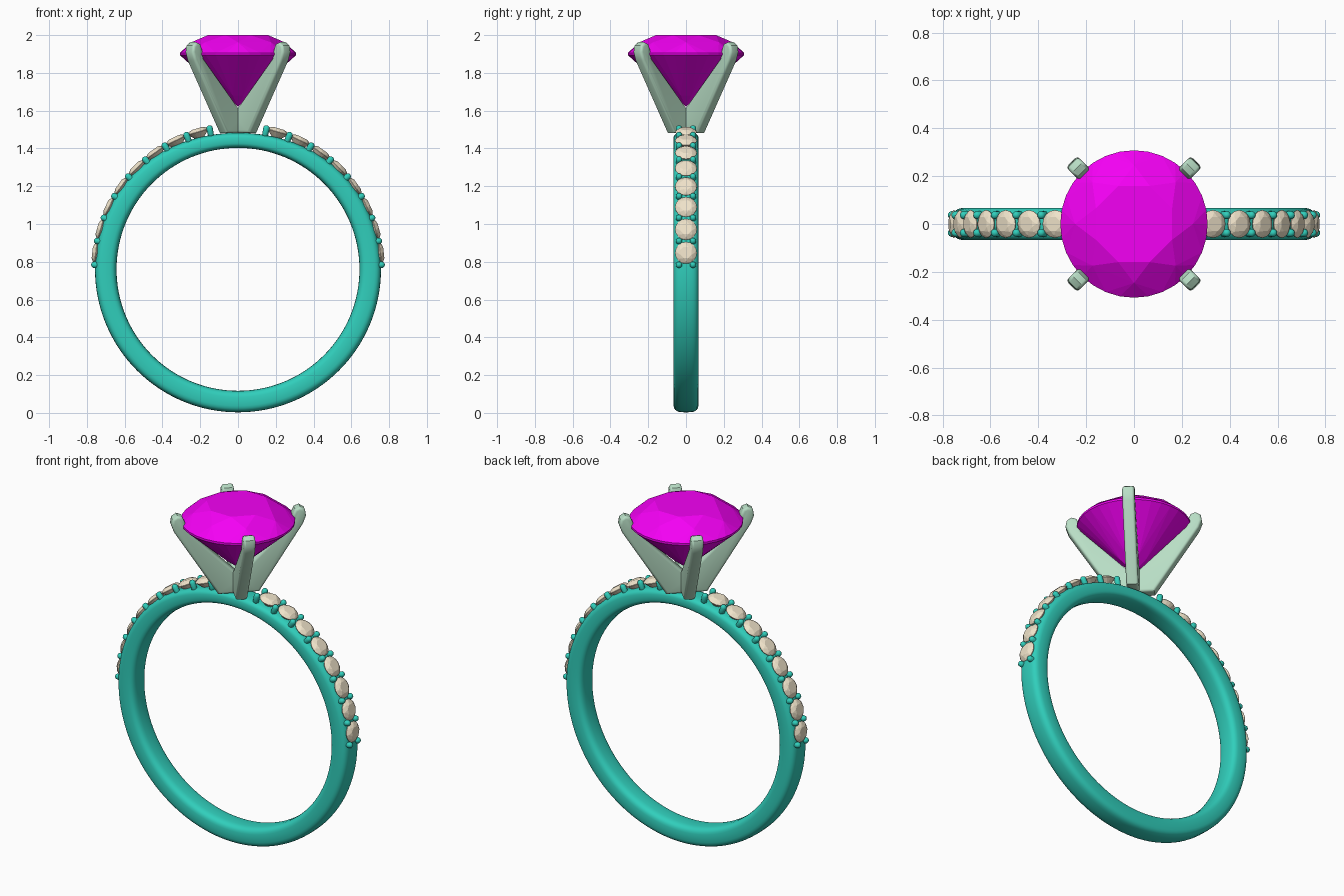
import bpy, bmesh
from math import sin, cos, pi, radians, copysign
from mathutils import Matrix, Vector

if "Cube" in bpy.data.objects:
    bpy.data.objects.remove(bpy.data.objects["Cube"])

CZ = 0.76      # height of the ring centre
INNER = 0.643  # finger hole radius


def material(name, rgb):
    m = bpy.data.materials.new(name)
    m.diffuse_color = (*rgb, 1)
    m.use_nodes = True
    m.node_tree.nodes["Principled BSDF"].inputs["Base Color"].default_value = m.diffuse_color
    return m


TEAL = material("band_teal", (0.03, 0.62, 0.50))
TAN = material("small_stone_tan", (0.87, 0.77, 0.59))
MAGENTA = material("centre_stone_magenta", (0.90, 0.0, 0.90))
GREEN = material("setting_green", (0.48, 0.73, 0.56))


def finish(bm, name, mat, smooth=False):
    bmesh.ops.recalc_face_normals(bm, faces=bm.faces[:])
    me = bpy.data.meshes.new(name)
    bm.to_mesh(me)
    bm.free()
    ob = bpy.data.objects.new(name, me)
    bpy.context.collection.objects.link(ob)
    me.materials.append(mat)
    if smooth:
        bpy.ops.object.select_all(action='DESELECT')
        ob.select_set(True)
        bpy.context.view_layer.objects.active = ob
        bpy.ops.object.shade_smooth_by_angle(angle=radians(40))
    return ob


def circle(n, r, z, turn=0.0):
    return [Vector((r * cos(2 * pi * i / n + turn), r * sin(2 * pi * i / n + turn), z))
            for i in range(n)]


def add_gem(bm, matrix, sides):
    """Round brilliant with girdle radius 1, built as a convex hull of its rings."""
    pts = circle(8, 0.56, 0.34, pi / 8)             # table
    pts += circle(8, 0.80, 0.215)                   # crown kites
    pts += circle(sides, 1.0, 0.03) + circle(sides, 1.0, -0.01)
    pts += circle(8, 0.24, -0.715, pi / 8)          # pavilion facets
    pts.append(Vector((0, 0, -0.91)))               # culet
    verts = [bm.verts.new(matrix @ p) for p in pts]
    bmesh.ops.convex_hull(bm, input=verts)


def on_band(theta, side, radius, y=0.0):
    """Frame on the ring at an angle above horizontal, local z pointing outwards."""
    a = side * (pi / 2 - theta)
    return (Matrix.Translation((0, 0, CZ)) @ Matrix.Rotation(a, 4, 'Y')
            @ Matrix.Translation((0, y, radius)))


# Band: rounded section swept round the finger, thinner towards the top
bm = bmesh.new()
SEG, PROF = 128, 28
rings = []
for i in range(SEG):
    t = 2 * pi * i / SEG
    outer = 0.757 - 0.034 * max(0, sin(t)) ** 4
    mid, half = (outer + INNER) / 2, (outer - INNER) / 2
    ring = []
    for j in range(PROF):
        p = 2 * pi * j / PROF
        u = copysign(abs(cos(p)) ** 0.6, cos(p))
        v = copysign(abs(sin(p)) ** 0.6, sin(p))
        r = mid + half * u
        ring.append(bm.verts.new((r * cos(t), 0.067 * v, CZ + r * sin(t))))
    rings.append(ring)
for i in range(SEG):
    a, b = rings[i], rings[(i + 1) % SEG]
    for j in range(PROF):
        k = (j + 1) % PROF
        bm.faces.new((a[j], a[k], b[k], b[j]))
finish(bm, "band", TEAL, True)

# Small stones along both shoulders
STEP = 9.6
bm = bmesh.new()
for side in (-1, 1):
    for k in range(8):
        add_gem(bm, on_band(radians(6.6 + STEP * k), side, 0.757) @ Matrix.Scale(0.058, 4), 16)
finish(bm, "shoulder_stones", TAN)

# Bead pairs between the small stones, stretched down into the band
bm = bmesh.new()
for side in (-1, 1):
    for k in range(9):
        for y in (-0.037, 0.037):
            new = bmesh.ops.create_uvsphere(bm, u_segments=12, v_segments=8, radius=0.017)["verts"]
            for v in new:
                if v.co.z < -0.001:
                    v.co.z -= 0.03
            bmesh.ops.transform(bm, verts=new,
                                matrix=on_band(radians(1.8 + STEP * k), side, 0.761, y))
finish(bm, "shoulder_beads", TEAL, True)

# Centre stone
bm = bmesh.new()
add_gem(bm, Matrix.Translation((0, 0, 1.897)) @ Matrix.Diagonal((0.308, 0.308, 0.303, 1)), 32)
finish(bm, "centre_stone", MAGENTA)

# Four claws: one side profile (radius, height) made solid and turned round z
claw = [(0, 1.482), (0.112, 1.482), (0.352, 1.865), (0.368, 1.91), (0.362, 1.945),
        (0.335, 1.963), (0.307, 1.952), (0.293, 1.92), (0.285, 1.875), (0, 1.59)]
HALF = 0.033
for n, name in enumerate(("back_right", "back_left", "front_left", "front_right")):
    bm = bmesh.new()
    face = bm.faces.new([bm.verts.new((r, -HALF, z)) for r, z in claw])
    ext = bmesh.ops.extrude_face_region(bm, geom=[face])["geom"]
    bmesh.ops.translate(bm, vec=(0, 2 * HALF, 0),
                        verts=[g for g in ext if isinstance(g, bmesh.types.BMVert)])
    bmesh.ops.recalc_face_normals(bm, faces=bm.faces[:])
    rims = [e for e in bm.edges if abs(e.verts[0].co.y - e.verts[1].co.y) < 1e-5
            and max(v.co.x for v in e.verts) > 0.01]
    bmesh.ops.bevel(bm, geom=rims, offset=0.014, segments=3, profile=0.5,
                    affect='EDGES', clamp_overlap=True)
    bmesh.ops.rotate(bm, verts=bm.verts[:], cent=(0, 0, 0),
                     matrix=Matrix.Rotation(pi / 4 + n * pi / 2, 3, 'Z'))
    finish(bm, name + "_claw", GREEN, True)
